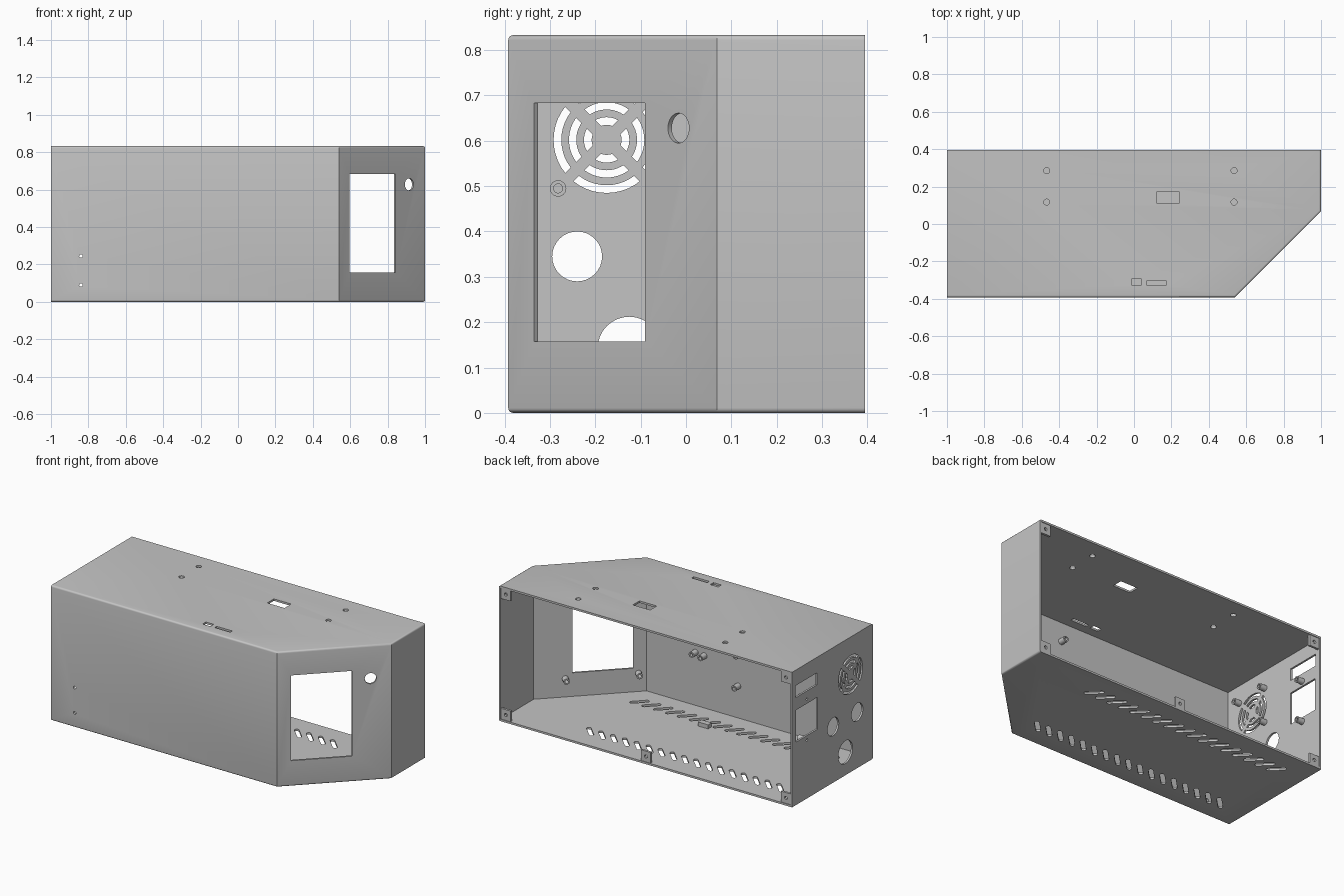
import bpy, bmesh
from math import pi, sin, cos, asin
from mathutils import Vector

if "Cube" in bpy.data.objects:
    bpy.data.objects.remove(bpy.data.objects["Cube"])

H, T, BACK, FRONT = 0.833, 0.012, 0.395, -0.392
grey = bpy.data.materials.new("light grey")
grey.use_nodes = True
grey.diffuse_color = (0.55, 0.55, 0.55, 1)
grey.node_tree.nodes["Principled BSDF"].inputs["Base Color"].default_value = (0.55, 0.55, 0.55, 1)

X, Y, Z = Vector((1, 0, 0)), Vector((0, 1, 0)), Vector((0, 0, 1))
D = (X + Y).normalized()
# Each wall: origin, two in-plane axes and the direction into the case
WALLS = {
    "left": (Vector((-1, 0, 0)), Y, Z, X),
    "front": (Vector((0, FRONT, 0)), X, Z, Y),
    "angled": (Vector((0.77, -0.161, 0)), D, Z, (Y - X).normalized()),
    "top": (Vector((0, 0, H)), X, Y, -Z),
    "floor": (Vector((0, 0, 0)), X, Y, Z),
    "back": (Vector((0, BACK, 0)), X, Z, -Y),
}


def prism(bm, wall, pts, low, high):
    """Extrude a 2D outline on a wall from depth low to depth high."""
    o, u, v, n = WALLS[wall]
    rings = [[bm.verts.new(o + u * a + v * b + n * d) for a, b in pts] for d in (low, high)]
    faces = [bm.faces.new(r) for r in rings]
    for i in range(len(pts)):
        j = (i + 1) % len(pts)
        faces.append(bm.faces.new((rings[0][i], rings[0][j], rings[1][j], rings[1][i])))
    bmesh.ops.recalc_face_normals(bm, faces=faces)


def make(name, bm):
    mesh = bpy.data.meshes.new(name)
    bm.to_mesh(mesh)
    bm.free()
    obj = bpy.data.objects.new(name, mesh)
    mesh.materials.append(grey)
    bpy.context.collection.objects.link(obj)
    return obj


def carve(obj, bm):
    """Subtract all prisms held in bm from obj."""
    cutter = make("cutter", bm)
    cutter.hide_render = True
    mod = obj.modifiers.new("openings", "BOOLEAN")
    mod.operation, mod.solver, mod.object = "DIFFERENCE", "EXACT", cutter
    bpy.context.view_layer.objects.active = obj
    bpy.ops.object.modifier_apply(modifier=mod.name)
    bpy.data.objects.remove(cutter)


def rect(a0, a1, b0, b1):
    return [(a0, b0), (a1, b0), (a1, b1), (a0, b1)]


def circle(a, b, r, n=32):
    return [(a + r * cos(2 * pi * i / n), b + r * sin(2 * pi * i / n)) for i in range(n)]


def slot(a, b, half, r, angle):
    """Round-ended slot."""
    pts = []
    for side in (0, 1):
        t = angle + pi * side
        for i in range(7):
            w = t - pi / 2 + pi * i / 6
            pts.append((a + half * cos(t) + r * cos(w), b + half * sin(t) + r * sin(w)))
    return pts


def arc(a, b, r0, r1, mid, gap=0.013, n=10):
    """Curved grille opening between two straight spokes."""
    pts = []
    for r, sign in ((r1, 1), (r0, -1)):
        half = pi / 4 - asin(gap / r)
        for i in range(n + 1):
            w = mid + sign * half * (2 * i / n - 1)
            pts.append((a + r * cos(w), b + r * sin(w)))
    return pts


def outline(t, back):
    k = t * 0.414
    return [(-1 + t, FRONT + t), (0.54 - k, FRONT + t), (1 - t, 0.068 + k), (1 - t, back), (-1 + t, back)]


# Case shell, rounded along the front, angled and right edges, open at the back
bm = bmesh.new()
prism(bm, "floor", outline(0, BACK), 0, H)
rim = []
for e in bm.edges:
    a, b = (v.co for v in e.verts)
    mid = (a + b) / 2
    if abs(a.z - b.z) < 0.01 and mid.x > -0.9 and mid.y < BACK - 0.01:
        rim.append(e)
bmesh.ops.bevel(bm, geom=rim, offset=0.011, segments=4, profile=0.5, affect="EDGES")
case = make("case_shell", bm)
bm = bmesh.new()
prism(bm, "floor", outline(T, BACK + 0.1), T, H - T)
carve(case, bm)

# All openings in the walls
bm = bmesh.new()


def cut(wall, pts):
    prism(bm, wall, pts, -0.02, 0.03)


# Angled panel: screen window and button hole
cut("angled", rect(-0.245, 0.1, 0.157, 0.683))
cut("angled", circle(0.205, 0.628, 0.033))

# Front panel: two small holes
for z in (0.09, 0.245):
    cut("front", circle(-0.84, z, 0.009, 16))

# Left panel: fan grille, cable holes, power inlet and switch
FAN_Y, FAN_Z = -0.175, 0.602
for r0, r1 in ((0.033, 0.05), (0.067, 0.083), (0.1, 0.117)):
    for q in range(4):
        cut("left", arc(FAN_Y, FAN_Z, r0, r1, q * pi / 2))
cut("left", circle(-0.24, 0.345, 0.055))
cut("left", circle(-0.005, 0.345, 0.055))
cut("left", circle(-0.125, 0.142, 0.07))
cut("left", rect(0.15, 0.362, 0.663, 0.737))
cut("left", rect(0.147, 0.355, 0.388, 0.585))
for z in (0.36, 0.612):
    cut("left", circle(0.25, z, 0.008, 16))

# Top panel: mounting holes, rectangular port and narrow slots
for x in (-0.467, 0.535):
    for y in (0.117, 0.285):
        cut("top", circle(x, y, 0.016, 24))
cut("top", rect(0.122, 0.24, 0.11, 0.175))
cut("top", rect(-0.014, 0.04, -0.325, -0.293))
cut("top", rect(0.068, 0.175, -0.325, -0.305))

# Floor: two rows of slanted vents
for i in range(17):
    x = 0.485 - i * 0.081
    cut("floor", slot(x, -0.24, 0.043, 0.013, pi / 4))
    cut("floor", slot(x, 0.24, 0.043, 0.013, -pi / 4))
carve(case, bm)

# Screw tabs in the back corners and at the middle of the floor
bm, holes = bmesh.new(), bmesh.new()
S = 0.066
for x, z in [(sx * (1 - T - S / 2), z) for sx in (-1, 1) for z in (T + S / 2, H - T - S / 2)] + [(0, T + S / 2)]:
    prism(bm, "back", rect(x - S / 2, x + S / 2, z - S / 2, z + S / 2), 0.004, 0.018)
    prism(holes, "back", circle(x, z, 0.01, 16), -0.02, 0.04)
carve(make("back_screw_tabs", bm), holes)

# Hollow mounting posts on the inside of the walls
posts = {
    "left": [(FAN_Y + a, FAN_Z + b) for a in (-0.107, 0.107) for b in (-0.107, 0.107)]
            + [(0.25, 0.36), (0.25, 0.612)],
    "front": [(-0.1, 0.41), (-0.09, 0.21), (0.14, 0.335), (0.2, 0.34), (0.2, 0.7)],
    "angled": [(a, b) for a in (-0.275, 0.14) for b in (0.125, 0.715)],
}
for wall, places in posts.items():
    bm, holes = bmesh.new(), bmesh.new()
    for a, b in places:
        prism(bm, wall, circle(a, b, 0.018, 24), T - 0.002, 0.055)
        prism(holes, wall, circle(a, b, 0.01, 16), T + 0.004, 0.08)
    carve(make(wall + "_mounting_posts", bm), holes)

# Small cable anchor on the floor
bm = bmesh.new()
prism(bm, "floor", rect(-0.035, 0.035, -0.2, -0.165), T - 0.002, T + 0.025)
make("floor_cable_anchor", bm)

# Smooth the round parts while keeping the corners sharp
for obj in bpy.data.objects:
    obj.select_set(obj.type == "MESH")
bpy.context.view_layer.objects.active = case
bpy.ops.object.shade_smooth_by_angle(angle=0.5)
